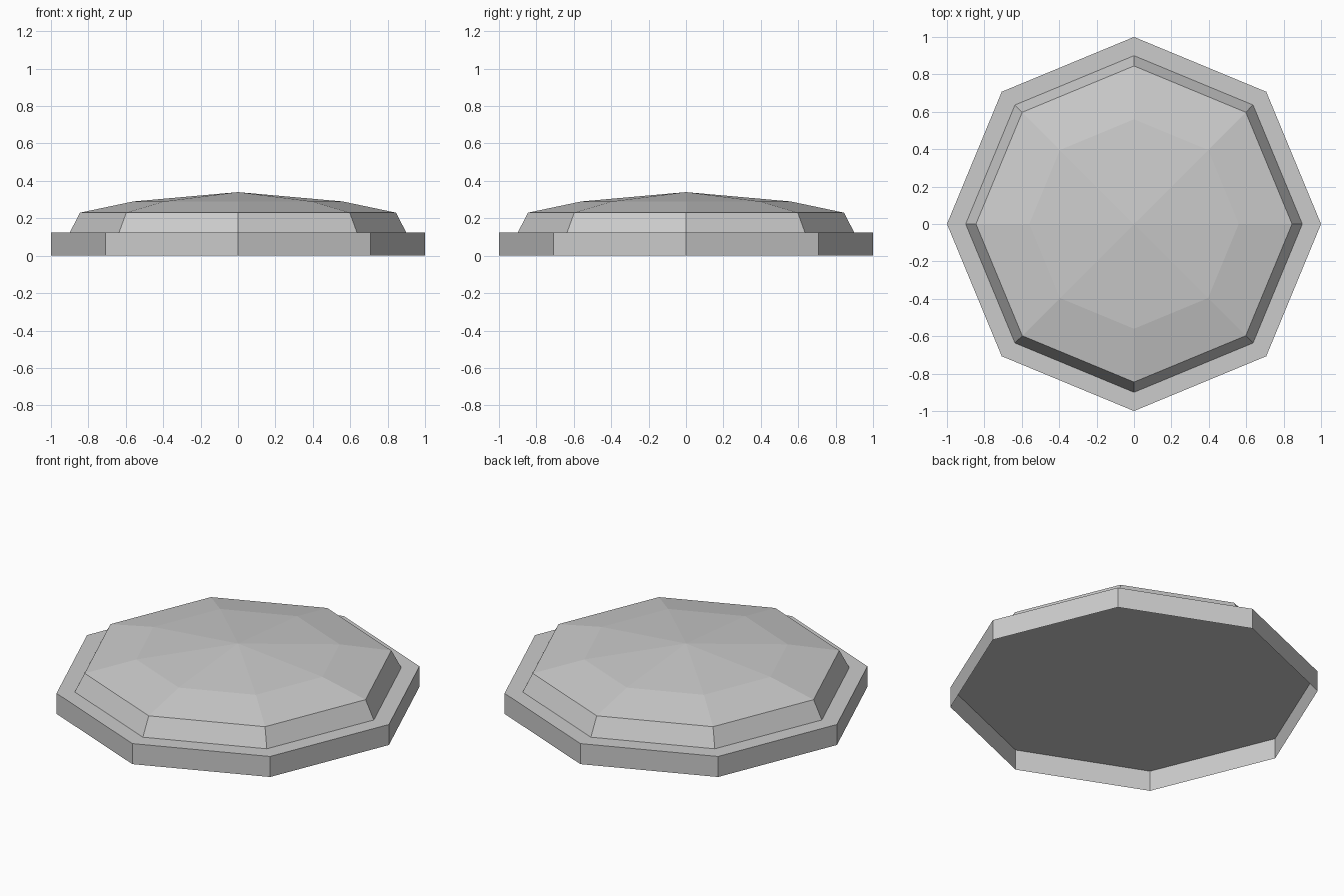
import bpy, bmesh
from math import cos, sin, pi

if "Cube" in bpy.data.objects:
    bpy.data.objects.remove(bpy.data.objects["Cube"])

SIDES = 8


def lathe(name, profile, cap_last=False):
    """Sweep (radius, z) points around z with flat sides; radius 0 makes a tip."""
    bm = bmesh.new()
    rings = []
    for r, z in profile:
        n = SIDES if r > 0 else 1
        rings.append([bm.verts.new((r * cos(2 * pi * i / SIDES),
                                    r * sin(2 * pi * i / SIDES), z)) for i in range(n)])
    for lo, hi in zip(rings, rings[1:]):
        for i in range(SIDES):
            j = (i + 1) % SIDES
            if len(hi) == 1:
                bm.faces.new((lo[i], lo[j], hi[0]))
            else:
                bm.faces.new((lo[i], lo[j], hi[j], hi[i]))
    if cap_last:
        bm.faces.new(rings[-1])
    mesh = bpy.data.meshes.new(name)
    bm.to_mesh(mesh)
    bm.free()
    obj = bpy.data.objects.new(name, mesh)
    bpy.context.collection.objects.link(obj)
    return obj


# Octagonal base: thin wall, flat top, open underneath
lathe("base_rim", [(1.0, 0.0), (1.0, 0.123)], cap_last=True)

# Faceted dome with a bevelled edge, seated on the base
lathe("faceted_dome", [(0.9, 0.123), (0.845, 0.23), (0.56, 0.29), (0.0, 0.34)])
